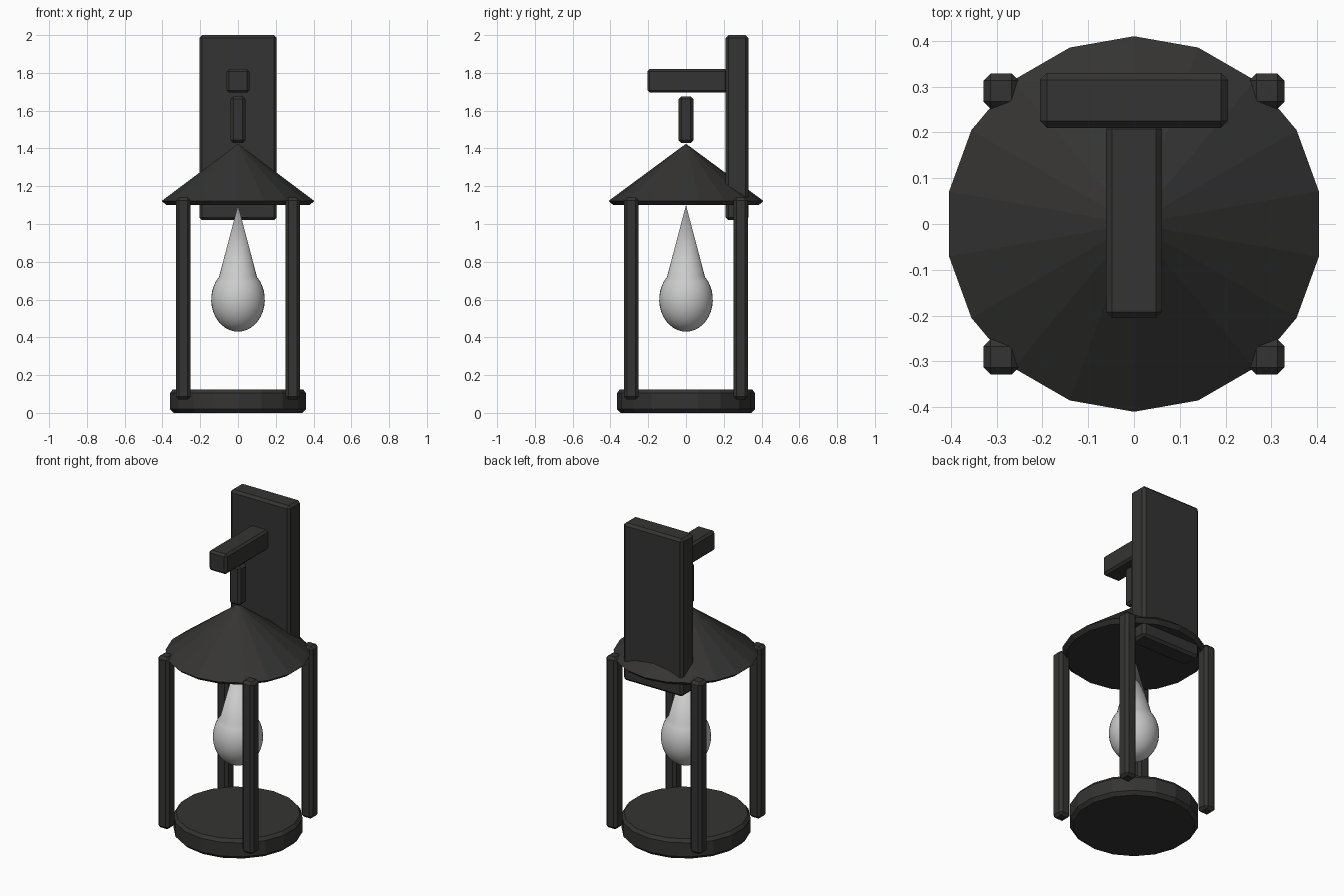
import bpy, bmesh, math

if "Cube" in bpy.data.objects:
    bpy.data.objects.remove(bpy.data.objects["Cube"])

iron = bpy.data.materials.new("dark_iron")
iron.diffuse_color = (0.035, 0.034, 0.033, 1)
iron.use_nodes = True
iron.node_tree.nodes["Principled BSDF"].inputs["Base Color"].default_value = iron.diffuse_color


def finish(name, bm, mat=None):
    bmesh.ops.recalc_face_normals(bm, faces=bm.faces[:])
    me = bpy.data.meshes.new(name)
    bm.to_mesh(me)
    bm.free()
    ob = bpy.data.objects.new(name, me)
    bpy.context.collection.objects.link(ob)
    if mat:
        me.materials.append(mat)
    return ob


def box(name, lo, hi, bevel):
    """Chamfered box between two corners."""
    bm = bmesh.new()
    bmesh.ops.create_cube(bm, size=1)
    for v in bm.verts:
        v.co = [(a + b) / 2 + c * (b - a) for a, b, c in zip(lo, hi, v.co)]
    ob = finish(name, bm, iron)
    mod = ob.modifiers.new("chamfer", "BEVEL")
    mod.width = bevel
    mod.segments = 1
    return ob


def lathe(name, profile, sides, mat=None):
    """Revolve (radius, z) points about z; the ends close on the axis."""
    bm = bmesh.new()
    rings = []
    for r, z in profile:
        n = sides if r > 0 else 1
        rings.append([bm.verts.new((r * math.sin(2 * math.pi * i / sides),
                                    r * math.cos(2 * math.pi * i / sides), z))
                      for i in range(n)])
    for a, b in zip(rings, rings[1:]):
        for i in range(sides):
            j = (i + 1) % sides
            quad = [a[i % len(a)], a[j % len(a)], b[j % len(b)], b[i % len(b)]]
            bm.faces.new(list(dict.fromkeys(quad)))
    return finish(name, bm, mat)


# Base disc and conical roof
lathe("base", [(0, 0), (0.345, 0), (0.365, 0.02), (0.365, 0.105),
               (0.35, 0.125), (0, 0.125)], 18, iron)
lathe("roof", [(0, 1.1), (0.385, 1.1), (0.41, 1.122), (0, 1.425)], 18, iron)

# Four corner posts
for sx, side in ((-1, "left"), (1, "right")):
    for sy, end in ((-1, "front"), (1, "back")):
        x, y = 0.29 * sx, 0.29 * sy
        box(f"{end}_{side}_post", (x - 0.039, y - 0.039, 0.07),
            (x + 0.039, y + 0.039, 1.14), 0.016)

# Wall plate, bracket arm and hanging link
box("wall_plate", (-0.205, 0.21, 1.02), (0.205, 0.33, 2.0), 0.015)
box("bracket_arm", (-0.061, -0.205, 1.695), (0.061, 0.22, 1.82), 0.013)
box("hanging_link", (-0.039, -0.039, 1.43), (0.039, 0.039, 1.675), 0.014)

# Teardrop bulb: egg-shaped bowl with a tapering neck
start, steps = math.radians(-90), 14
bowl = []
for i in range(steps + 1):
    t = start + math.radians(135) * i / steps
    bowl.append((0.142 * math.cos(t) if i else 0, 0.6 + 0.17 * math.sin(t)))
bulb = lathe("bulb", bowl + [(0, 1.1)], 32)
bpy.context.view_layer.objects.active = bulb
bulb.select_set(True)
bpy.ops.object.shade_smooth_by_angle(angle=math.radians(25))
